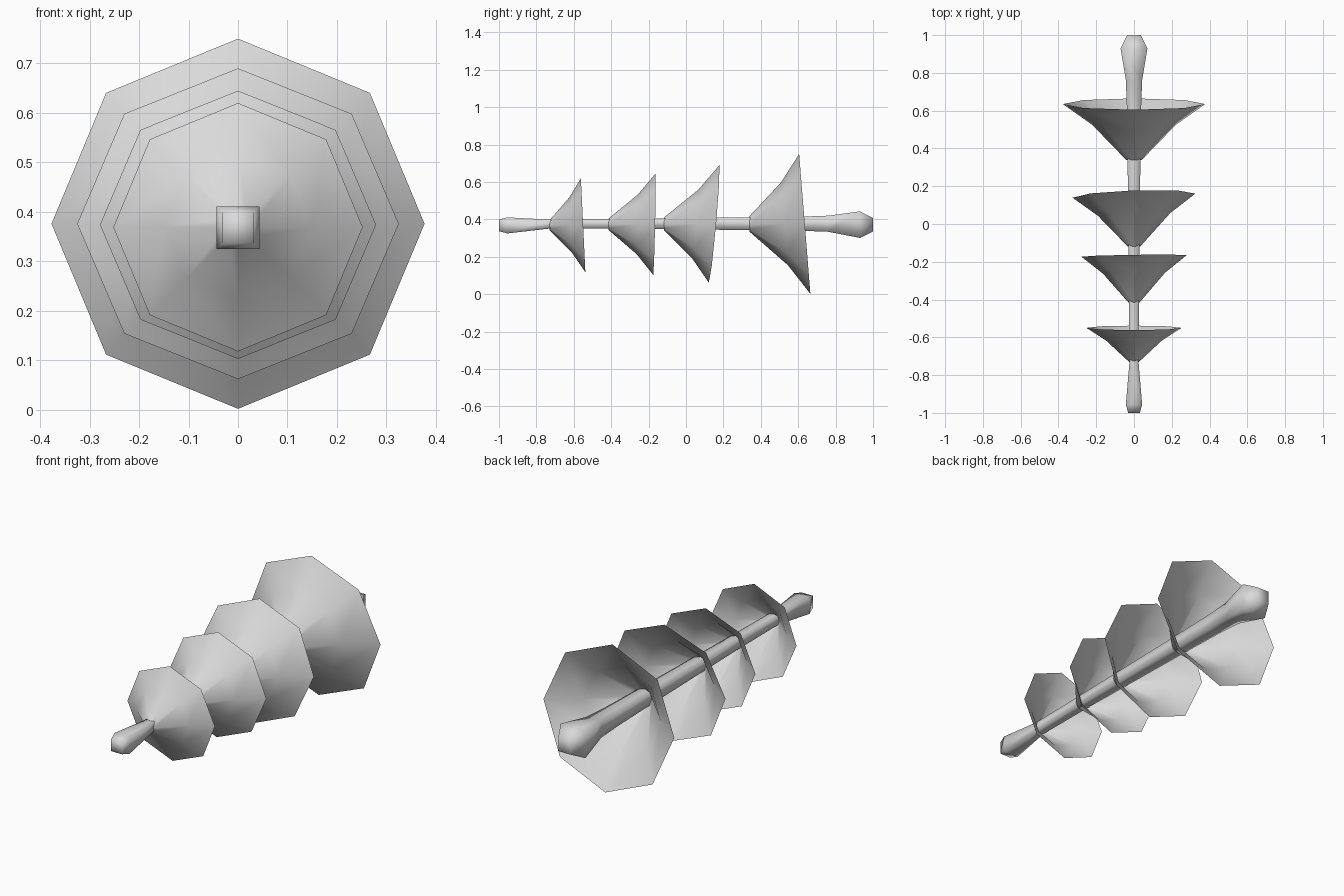
import bpy, bmesh, math

if "Cube" in bpy.data.objects:
    bpy.data.objects.remove(bpy.data.objects["Cube"])

grey = bpy.data.materials.new("plain grey")
grey.diffuse_color = (0.7, 0.7, 0.7, 1)
grey.use_nodes = True
grey.node_tree.nodes["Principled BSDF"].inputs["Base Color"].default_value = grey.diffuse_color


def loft(name, rings, cap):
    """Skin a list of vertex rings into one smooth surface."""
    bm = bmesh.new()
    loops = [[bm.verts.new(p) for p in ring] for ring in rings]
    for a, b in zip(loops, loops[1:]):
        n = len(a)
        for i in range(n):
            j = (i + 1) % n
            bm.faces.new((a[i], a[j], b[j], b[i]))
    if cap:
        bm.faces.new(loops[0][::-1])
        bm.faces.new(loops[-1])
    bmesh.ops.recalc_face_normals(bm, faces=bm.faces)
    # Open skirts: make the normals face away from the axis
    if not cap:
        bm.normal_update()
        f = max(bm.faces, key=lambda f: f.calc_center_median().z)
        if f.normal.z < 0:
            bmesh.ops.reverse_faces(bm, faces=bm.faces)
    for f in bm.faces:
        f.smooth = True
    me = bpy.data.meshes.new(name)
    bm.to_mesh(me)
    bm.free()
    me.materials.append(grey)
    ob = bpy.data.objects.new(name, me)
    bpy.context.collection.objects.link(ob)
    return ob


# Square central rod, flared at both ends: (y, half width, centre z)
rod = [(-1.0, 0.031, 0.368), (-0.955, 0.043, 0.368), (-0.73, 0.024, 0.375),
       (-0.4, 0.026, 0.377), (0.34, 0.034, 0.377), (0.62, 0.038, 0.377),
       (0.76, 0.043, 0.377), (0.93, 0.071, 0.372), (1.0, 0.036, 0.372)]
loft("centre_rod", [[(sx * w, y, c + sz * w) for sx, sz in
                     ((-1, -1), (1, -1), (1, 1), (-1, 1))] for y, w, c in rod], True)

# Four open octagonal skirts:
# (tip y, tip radius, rim y, x radius, z radius, centre z, tilt up, tilt right)
skirts = [(-0.73, 0.026, -0.550, 0.252, 0.251, 0.369, -0.012, 0.000),
          (-0.415, 0.030, -0.169, 0.279, 0.271, 0.374, 0.006, 0.004),
          (-0.118, 0.034, 0.150, 0.325, 0.314, 0.376, 0.028, 0.011),
          (0.34, 0.042, 0.635, 0.377, 0.374, 0.376, -0.030, 0.000)]
for k, (ty, tr, ry, rx, rz, c, tu, ts) in enumerate(skirts):
    rings = []
    for t, s in ((0, None), (0.63, 0.59), (1, 1)):   # tip, waist, rim
        ring = []
        for i in range(8):
            a = i * math.pi / 4
            u, v = math.cos(a), math.sin(a)
            x, z = (tr, tr) if s is None else (rx * s, rz * s)
            ring.append((u * x, ty + (ry - ty) * t + t * (tu * v + ts * u), c + v * z))
        rings.append(ring)
    loft("skirt_%d" % (k + 1), rings, False)
